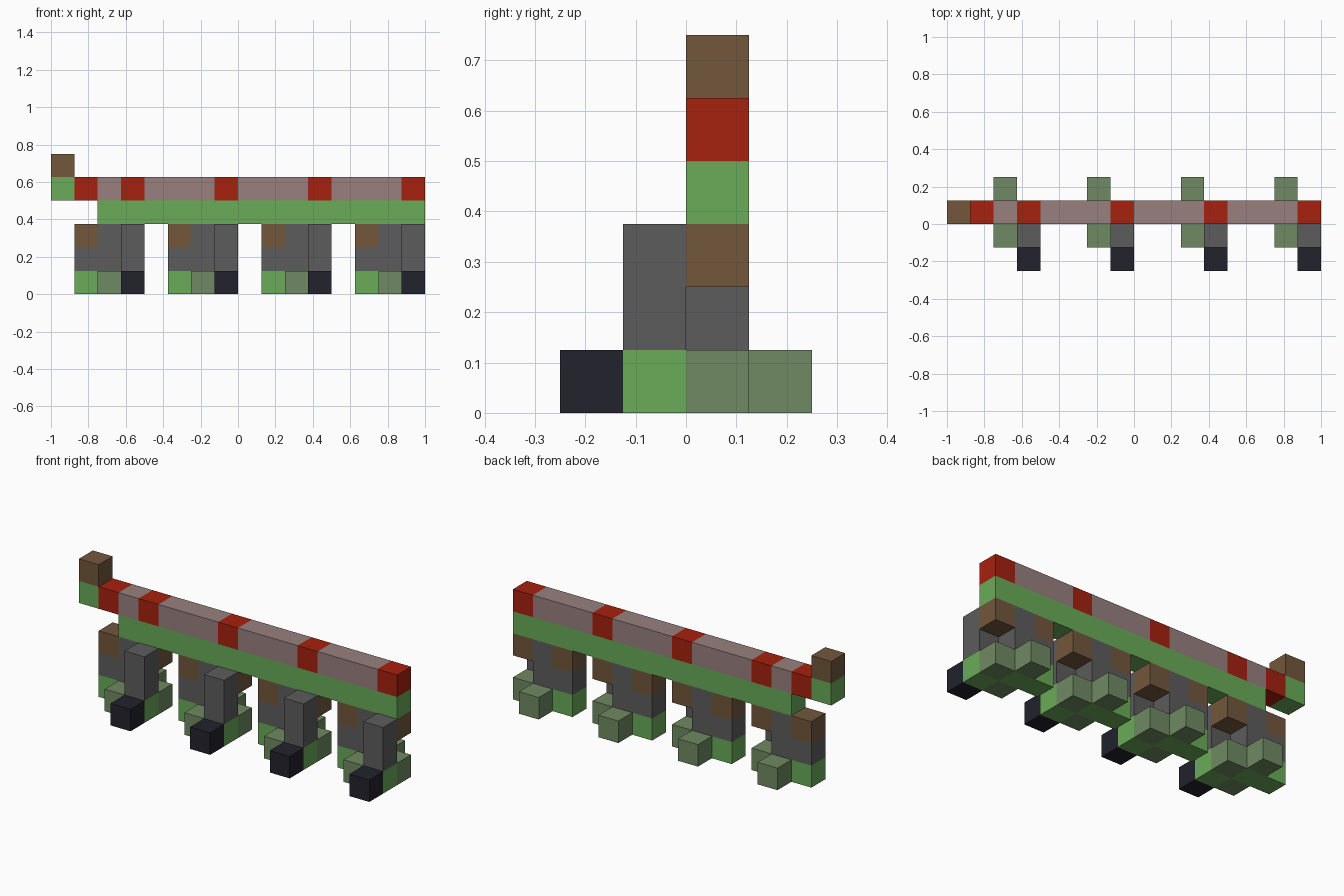
import bpy
import bmesh
from itertools import product
from mathutils import Matrix, Vector

if "Cube" in bpy.data.objects:
    bpy.data.objects.remove(bpy.data.objects["Cube"], do_unlink=True)

U = 0.125                       # edge of one block
ORIGIN = Vector((-1, -0.25, 0))


def linear(c):
    c /= 255
    return c / 12.92 if c <= 0.04045 else ((c + 0.055) / 1.055) ** 2.4


def material(name, *rgb):
    mat = bpy.data.materials.new(name)
    mat.use_nodes = True
    color = (*[linear(c) for c in rgb], 1)
    mat.diffuse_color = color
    mat.node_tree.nodes["Principled BSDF"].inputs["Base Color"].default_value = color
    return mat


MATS = {
    "green": material("leaf green", 106, 172, 88),
    "sage": material("sage green", 112, 138, 98),
    "grey": material("stone grey", 92, 92, 92),
    "brown": material("bark brown", 115, 87, 60),
    "red": material("brick red", 166, 33, 14),
    "mauve": material("dusty mauve", 152, 128, 127),
    "dark": material("dark navy", 34, 34, 44),
}
NAMES = list(MATS)
parts = {}                      # part name -> {block: colour}


def fill(part, color, start, size=(1, 1, 1)):
    """Fill a box of blocks with one colour; later boxes repaint."""
    cells = parts.setdefault(part, {})
    for d in product(*map(range, size)):
        cells[tuple(s + i for s, i in zip(start, d))] = color


# Long beam: green lower course, mauve upper course with red bands
fill("beam", "green", (2, 2, 3), (14, 1, 1))
fill("beam", "mauve", (1, 2, 4), (15, 1, 1))
for x in (1, 3, 7, 11, 15):
    fill("beam", "red", (x, 2, 4))

# Raised tip at the end of the beam
fill("beam_tip", "green", (0, 2, 4))
fill("beam_tip", "brown", (0, 2, 5))

# Four identical supports
for i in range(4):
    x = 1 + 4 * i
    base, post = f"support_base_{i + 1}", f"support_post_{i + 1}"
    fill(base, "green", (x, 2, 0), (2, 1, 1))
    fill(base, "sage", (x + 2, 2, 0))
    fill(base, "sage", (x + 1, 1, 0))
    fill(base, "sage", (x + 1, 3, 0))
    fill(base, "green", (x + 2, 1, 0))
    fill(base, "dark", (x + 2, 0, 0))
    fill(post, "grey", (x, 2, 1), (2, 1, 2))
    fill(post, "grey", (x + 2, 1, 1), (1, 1, 2))
    fill(post, "brown", (x, 2, 2))
    fill(post, "brown", (x + 2, 2, 2))

occupied = {cell for cells in parts.values() for cell in cells}


def build(name, cells):
    """Make one object from blocks, keeping only the exposed faces."""
    bm = bmesh.new()
    hidden = []
    for cell, color in cells.items():
        centre = ORIGIN + (Vector(cell) + Vector((0.5, 0.5, 0.5))) * U
        verts = bmesh.ops.create_cube(
            bm, size=U, matrix=Matrix.Translation(centre))["verts"]
        for face in {f for v in verts for f in v.link_faces}:
            face.material_index = NAMES.index(color)
            face.normal_update()
            if tuple(c + round(n) for c, n in zip(cell, face.normal)) in occupied:
                hidden.append(face)
    bmesh.ops.delete(bm, geom=hidden, context='FACES')
    bmesh.ops.remove_doubles(bm, verts=bm.verts, dist=0.001)
    mesh = bpy.data.meshes.new(name)
    bm.to_mesh(mesh)
    bm.free()
    for mat in MATS.values():
        mesh.materials.append(mat)
    bpy.context.collection.objects.link(bpy.data.objects.new(name, mesh))


for part_name, part_cells in parts.items():
    build(part_name, part_cells)
